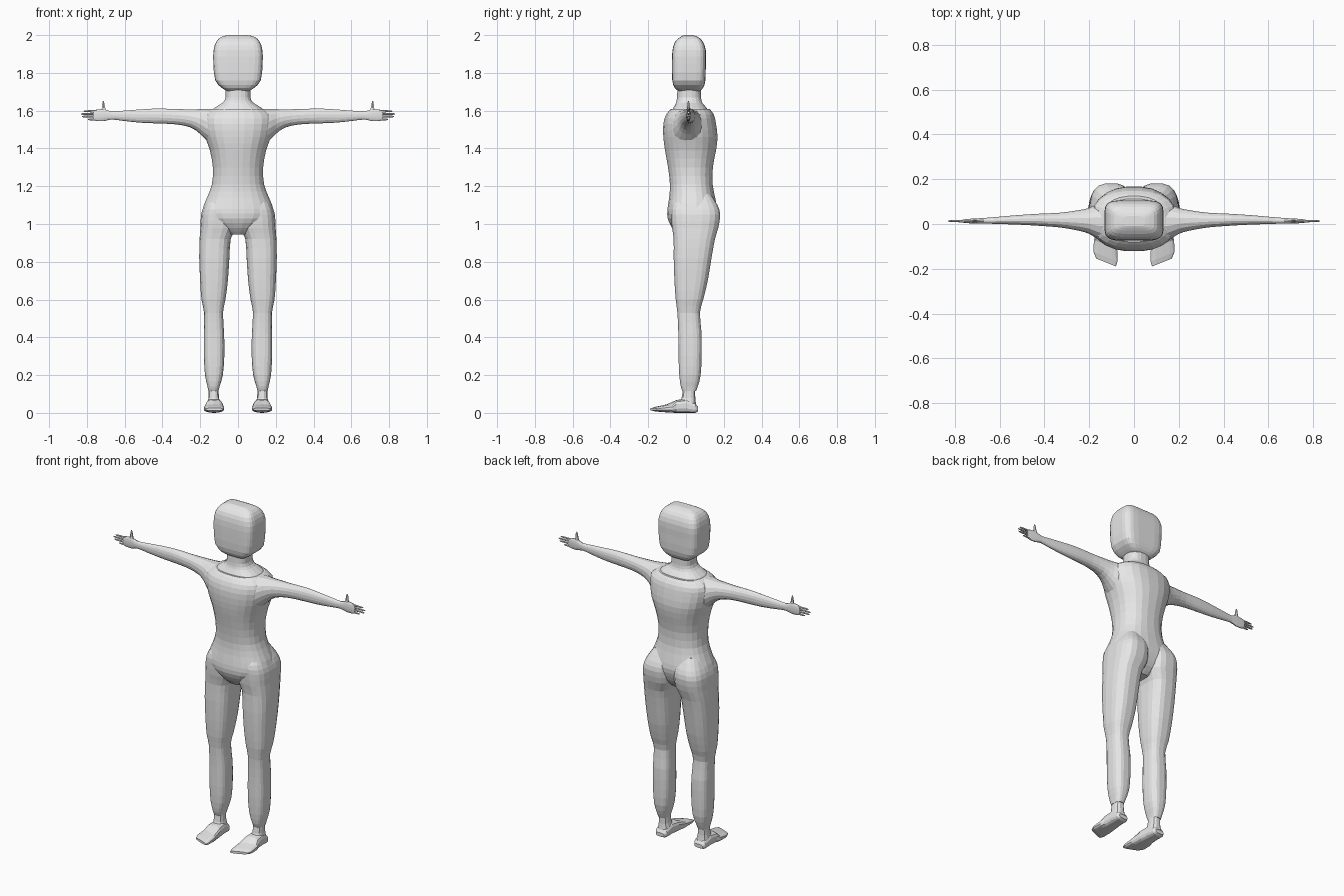
import bpy, bmesh, math

grey = bpy.data.materials.new("plain grey")
grey.diffuse_color = (0.8, 0.8, 0.8, 1)


def refine(rows, sub):
    """Smoothly insert sections between the given ones."""
    out = []
    for i in range(len(rows) - 1):
        p0, p1 = rows[max(i - 1, 0)], rows[i]
        p2, p3 = rows[i + 1], rows[min(i + 2, len(rows) - 1)]
        for k in range(sub):
            t = k / sub
            out.append([0.5 * (2 * b + (c - a) * t + (2 * a - 5 * b + 4 * c - d) * t * t
                               + (3 * b - a - 3 * c + d) * t ** 3)
                        for a, b, c, d in zip(p0, p1, p2, p3)])
    return out + [rows[-1]]


def loft(name, axis, rows, sides=20, power=2.5, sub=2, mirror=False, toe=0.0):
    """Skin rounded-box sections (position, a min, a max, b min, b max) along an axis."""
    bm = bmesh.new()
    rings = []
    for t, a0, a1, b0, b1 in refine(rows, sub):
        ring = []
        for k in range(sides):
            ang = 2 * math.pi * (k + 0.5) / sides
            c, s = math.cos(ang), math.sin(ang)
            a = (a0 + a1) / 2 + (a1 - a0) / 2 * math.copysign(abs(c) ** (2 / power), c)
            b = (b0 + b1) / 2 + (b1 - b0) / 2 * math.copysign(abs(s) ** (2 / power), s)
            co = {"z": (a, b, t), "x": (t, a, b), "y": (a, t, b)}[axis]
            if toe and co[1] < -0.08:   # slant the toe line
                co = (co[0], co[1] + toe * (co[0] - 0.08), co[2])
            ring.append(bm.verts.new(co))
        rings.append(ring)
    for r, q in zip(rings, rings[1:]):
        for k in range(sides):
            j = (k + 1) % sides
            bm.faces.new((r[k], r[j], q[j], q[k]))
    bm.faces.new(rings[0][::-1])
    bm.faces.new(rings[-1])
    bmesh.ops.recalc_face_normals(bm, faces=bm.faces)
    me = bpy.data.meshes.new(name)
    bm.to_mesh(me)
    bm.free()
    me.materials.append(grey)
    ob = bpy.data.objects.new(name, me)
    bpy.context.collection.objects.link(ob)
    if mirror:
        ob.modifiers.new("mirror", 'MIRROR')
    return ob


# Head: rounded box
loft("head", "z", [
    (1.705, -.06, .06, -.04, .075), (1.72, -.085, .085, -.06, .09),
    (1.76, -.121, .121, -.073, .103), (1.85, -.131, .131, -.075, .105),
    (1.92, -.13, .13, -.072, .105), (1.965, -.115, .115, -.058, .09),
    (1.99, -.09, .09, -.03, .065), (2.0, -.05, .05, -.01, .035)],
    sides=24, power=5)

# Neck flaring into the shoulders
loft("neck", "z", [
    (1.57, -.17, .17, -.09, .13), (1.615, -.125, .125, -.068, .11),
    (1.64, -.085, .085, -.054, .088), (1.67, -.066, .066, -.048, .08),
    (1.73, -.07, .07, -.046, .08)], power=2.6)

# Torso from the shoulders to the crotch
loft("torso", "z", [
    (.945, -.05, .05, -.045, .09), (.98, -.11, .11, -.075, .13),
    (1.03, -.175, .175, -.098, .155), (1.08, -.188, .188, -.099, .165),
    (1.14, -.165, .165, -.09, .155), (1.21, -.139, .139, -.086, .142),
    (1.3, -.134, .134, -.096, .143), (1.39, -.15, .15, -.112, .16),
    (1.46, -.175, .175, -.121, .168), (1.53, -.19, .19, -.121, .16),
    (1.58, -.185, .185, -.106, .148), (1.61, -.14, .14, -.08, .125)],
    sides=24, power=2.4)

# Legs, with the buttocks at the top
loft("leg", "z", [
    (.115, .103, .157, -.018, .053), (.14, .097, .162, -.028, .063),
    (.2, .08, .175, -.036, .078), (.3, .072, .181, -.04, .083),
    (.42, .073, .181, -.041, .083), (.53, .079, .18, -.046, .074),
    (.6, .066, .194, -.055, .092), (.7, .053, .201, -.062, .116),
    (.82, .045, .206, -.066, .136), (.92, .038, .204, -.066, .154),
    (.98, .012, .2, -.075, .172), (1.05, .008, .196, -.08, .182),
    (1.1, .012, .178, -.075, .168), (1.16, .03, .14, -.04, .13)],
    power=2.9, mirror=True)

# Ankles and feet
loft("ankle", "z", [
    (.01, .095, .162, -.03, .058), (.05, .092, .163, -.035, .054),
    (.08, .1, .157, -.024, .05), (.13, .102, .156, -.017, .05)],
    sides=12, power=2.6, mirror=True)
loft("foot", "y", [
    (.064, .1, .155, .008, .03), (.05, .09, .165, 0, .05),
    (.0, .086, .168, 0, .075), (-.05, .08, .172, 0, .068),
    (-.11, .074, .18, .002, .046), (-.165, .073, .182, .006, .034),
    (-.19, .08, .17, .012, .026)],
    sides=14, power=3, sub=1, mirror=True, toe=.4)

# Arms flaring into the chest, ending in the palm
loft("arm", "x", [
    (.09, -.085, .105, 1.39, 1.612), (.15, -.075, .095, 1.425, 1.611),
    (.2, -.045, .073, 1.475, 1.609), (.25, -.03, .062, 1.51, 1.608),
    (.33, -.016, .051, 1.527, 1.609), (.43, -.008, .046, 1.532, 1.612),
    (.52, -.003, .04, 1.536, 1.607), (.61, 0, .032, 1.546, 1.6),
    (.67, .002, .027, 1.553, 1.596), (.71, .002, .025, 1.544, 1.61),
    (.75, .004, .022, 1.545, 1.606), (.765, .006, .02, 1.55, 1.602)],
    sides=16, power=2.2, mirror=True)

# Fingers and thumb
for i, (tip, z) in enumerate([(.818, 1.597), (.831, 1.583), (.826, 1.569), (.795, 1.554)]):
    loft(f"finger_{i + 1}", "x", [
        (.745, .006, .02, z - .006, z + .006), (tip - .01, .008, .018, z - .005, z + .005),
        (tip, .011, .016, z - .002, z + .002)], sides=6, power=2, sub=1, mirror=True)
loft("thumb", "z", [
    (1.585, .69, .73, .005, .021), (1.615, .702, .722, .006, .02),
    (1.64, .707, .719, .008, .018), (1.652, .71, .715, .011, .015)],
    sides=6, power=2, sub=1, mirror=True)
